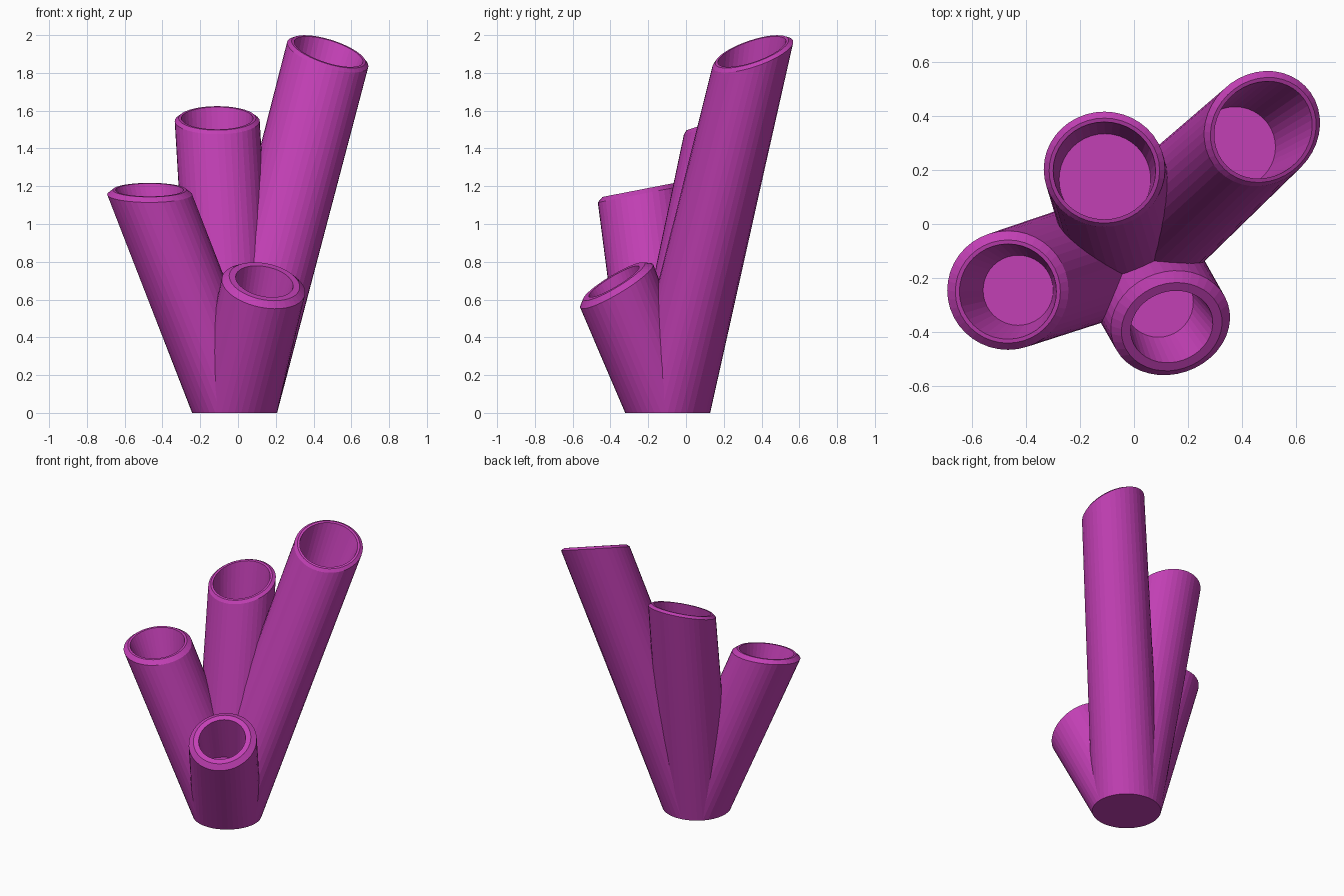
import bpy, bmesh, math
from mathutils import Vector

if "Cube" in bpy.data.objects:
    bpy.data.objects.remove(bpy.data.objects["Cube"])

SIDES = 40
R = 0.225
BASE = Vector((-0.018, -0.097, 0))
UP = Vector((0, 0, 1))

mat = bpy.data.materials.new("magenta")
mat.diffuse_color = (0.54, 0.05, 0.46, 1)
mat.use_nodes = True
mat.node_tree.nodes["Principled BSDF"].inputs["Base Color"].default_value = mat.diffuse_color


def ring(bm, centre, normal, r):
    q = UP.rotation_difference(normal)
    out = []
    for i in range(SIDES):
        a = 2 * math.pi * i / SIDES
        out.append(bm.verts.new(centre + q @ Vector((r * math.cos(a), r * math.sin(a), 0))))
    return out


def loft(name, rings):
    """Closed solid through a list of (centre, normal, radius) rings."""
    bm = bmesh.new()
    rs = [ring(bm, *r) for r in rings]
    for a, b in zip(rs, rs[1:]):
        for i in range(SIDES):
            j = (i + 1) % SIDES
            bm.faces.new((a[i], a[j], b[j], b[i]))
    bm.faces.new(rs[0][::-1])
    bm.faces.new(rs[-1])
    bmesh.ops.recalc_face_normals(bm, faces=bm.faces)
    me = bpy.data.meshes.new(name)
    bm.to_mesh(me)
    bm.free()
    me.materials.append(mat)
    ob = bpy.data.objects.new(name, me)
    bpy.context.collection.objects.link(ob)
    return ob


# name, rim centre, rim normal, chamfer width, hole radius, floor centre, floor radius
TUBES = [
    ("tall_tube", (0.475, 0.354, 1.898), (0.29, -0.31, 0.905), 0.02, 0.19, (0.375, 0.285, 1.55), 0.15),
    ("back_tube", (-0.11, 0.203, 1.545), (0, -0.31, 0.95), 0.02, 0.19, (-0.108, 0.165, 1.30), 0.17),
    ("left_tube", (-0.468, -0.246, 1.157), (0, -0.19, 0.98), 0.03, 0.18, (-0.43, -0.246, 0.98), 0.13),
    ("short_tube", (0.135, -0.367, 0.672), (0.18, -0.51, 0.85), 0.035, 0.155, (0.09, -0.29, 0.46), 0.13),
]

tubes, cutters = [], []
for name, c, n, ch, hr, f, fr in TUBES:
    c, n, f = Vector(c), Vector(n).normalized(), Vector(f)
    rim = c + n * ch * 0.8
    # outer wall, bevelled rim, hollow and its floor
    tubes.append(loft(name, [(BASE, UP, R), (c, n, R), (rim, n, R - ch), (rim, n, hr), (f, UP, fr)]))
    # helper that keeps the hollow clear of the other tubes
    cut = loft(name + "_cutter", [(f, UP, fr), (rim, n, hr), (rim + n * 0.03, n, hr)])
    cut.hide_render = True
    cut.hide_viewport = True
    cutters.append(cut)

for i, tube in enumerate(tubes):
    for j, cut in enumerate(cutters):
        if i != j:
            m = tube.modifiers.new("clear_hollow", 'BOOLEAN')
            m.operation = 'DIFFERENCE'
            m.solver = 'EXACT'
            m.object = cut
